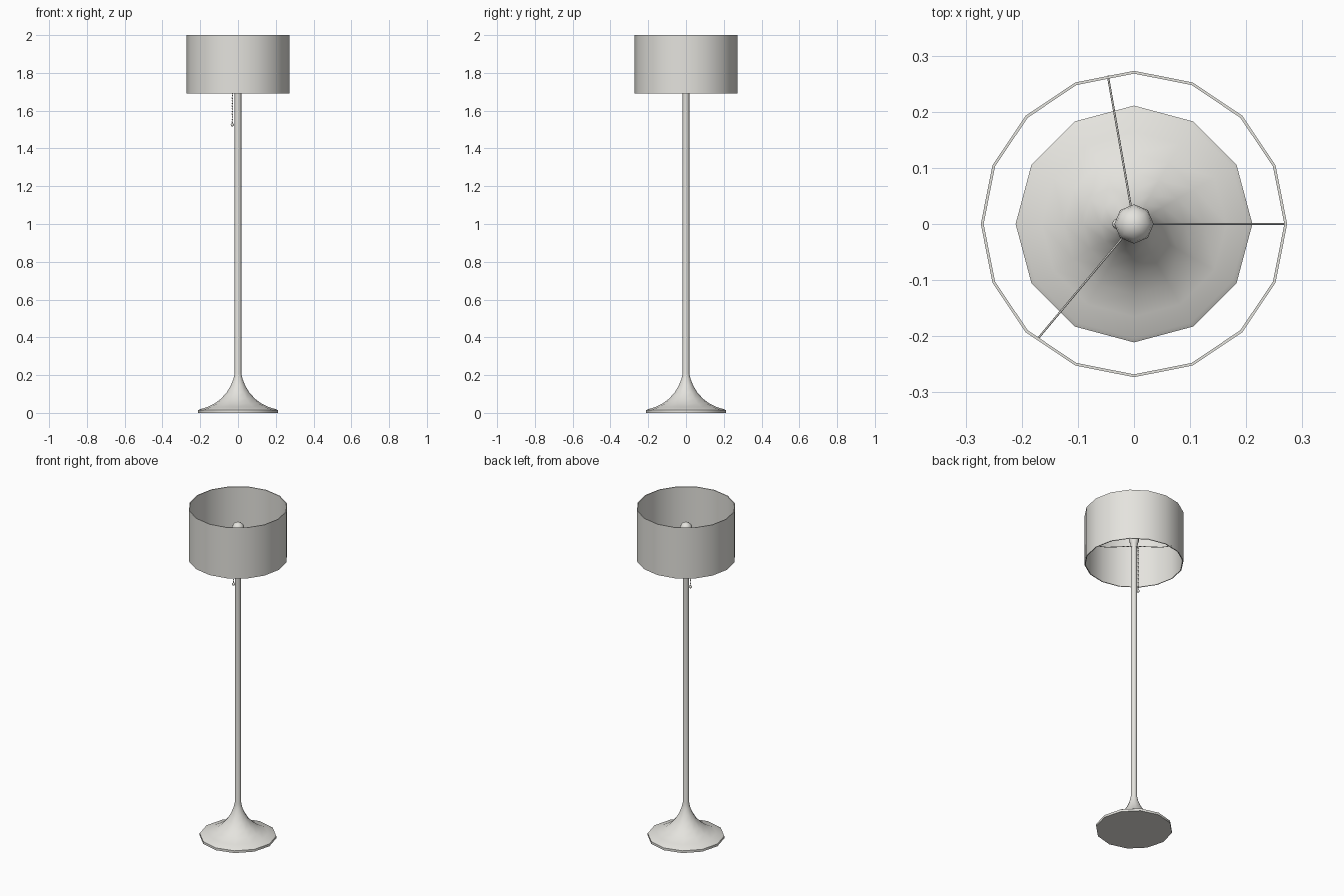
import bpy, bmesh, math
from mathutils import Vector

if "Cube" in bpy.data.objects:
    bpy.data.objects.remove(bpy.data.objects["Cube"])

mat = bpy.data.materials.new("warm off white")
mat.diffuse_color = (0.78, 0.77, 0.73, 1)
mat.use_nodes = True
mat.node_tree.nodes["Principled BSDF"].inputs["Base Color"].default_value = mat.diffuse_color


def finish(name, bm):
    bmesh.ops.recalc_face_normals(bm, faces=bm.faces)
    me = bpy.data.meshes.new(name)
    bm.to_mesh(me)
    bm.free()
    me.materials.append(mat)
    me.shade_smooth()
    me.set_sharp_from_angle(angle=math.radians(40))
    ob = bpy.data.objects.new(name, me)
    bpy.context.collection.objects.link(ob)
    return ob


def lathe(name, profile, sides, ring=False):
    """Revolve (radius, z) points about z; ring closes the profile, otherwise ends are capped."""
    bm = bmesh.new()
    rows = [[bm.verts.new((r * math.cos(math.tau * i / sides),
                           r * math.sin(math.tau * i / sides), z))
             for i in range(sides)] for r, z in profile]
    pairs = list(zip(rows, rows[1:]))
    if ring:
        pairs.append((rows[-1], rows[0]))
    for a, b in pairs:
        for i in range(sides):
            j = (i + 1) % sides
            bm.faces.new((a[i], a[j], b[j], b[i]))
    if not ring:
        bm.faces.new(rows[0])
        bm.faces.new(rows[-1])
    return finish(name, bm)


def rod(name, points, radius):
    cu = bpy.data.curves.new(name, 'CURVE')
    cu.dimensions = '3D'
    cu.bevel_depth = radius
    cu.bevel_resolution = 1
    cu.use_fill_caps = True
    sp = cu.splines.new('POLY')
    sp.points.add(len(points) - 1)
    for p, co in zip(sp.points, points):
        p.co = (*co, 1)
    cu.materials.append(mat)
    ob = bpy.data.objects.new(name, cu)
    bpy.context.collection.objects.link(ob)


# trumpet base flowing into the pole, flaring at the lamp socket
lathe("base_and_pole", [
    (0.211, 0), (0.211, 0.014), (0.203, 0.019), (0.165, 0.030), (0.125, 0.049),
    (0.09, 0.075), (0.06, 0.108), (0.038, 0.145), (0.024, 0.18), (0.0175, 0.21),
    (0.0175, 1.79), (0.020, 1.81), (0.027, 1.83), (0.027, 1.845)], 12)

# bulb
bm = bmesh.new()
bmesh.ops.create_uvsphere(bm, u_segments=8, v_segments=8, radius=0.035)
bmesh.ops.translate(bm, verts=bm.verts, vec=(0, 0, 1.873))
finish("bulb", bm)

# open drum shade
lathe("shade", [(0.273, 1.692), (0.273, 2.0), (0.268, 2.0), (0.268, 1.692)], 16, ring=True)

# three wire arms from the socket down to the lower rim
for n, deg in enumerate((0, 100, 230)):
    a = math.radians(deg)
    path = [(0.012, 1.79), (0.06, 1.775), (0.13, 1.745), (0.2, 1.718), (0.268, 1.70)]
    rod(f"shade_arm_{n + 1}", [(r * math.cos(a), r * math.sin(a), z) for r, z in path], 0.0018)

# pull chain: switch stub, beads and end knob
rod("switch_stub", [(-0.012, 0, 1.80), (-0.03, 0, 1.80)], 0.004)
bm = bmesh.new()
beads = [(1.80 - 0.0085 * i, 0.0038) for i in range(32)] + [(1.525, 0.009)]
for z, r in beads:
    new = bmesh.ops.create_icosphere(bm, subdivisions=1 if r < 0.005 else 2, radius=r)["verts"]
    bmesh.ops.translate(bm, verts=new, vec=Vector((-0.03, 0, z)))
finish("pull_chain", bm)
